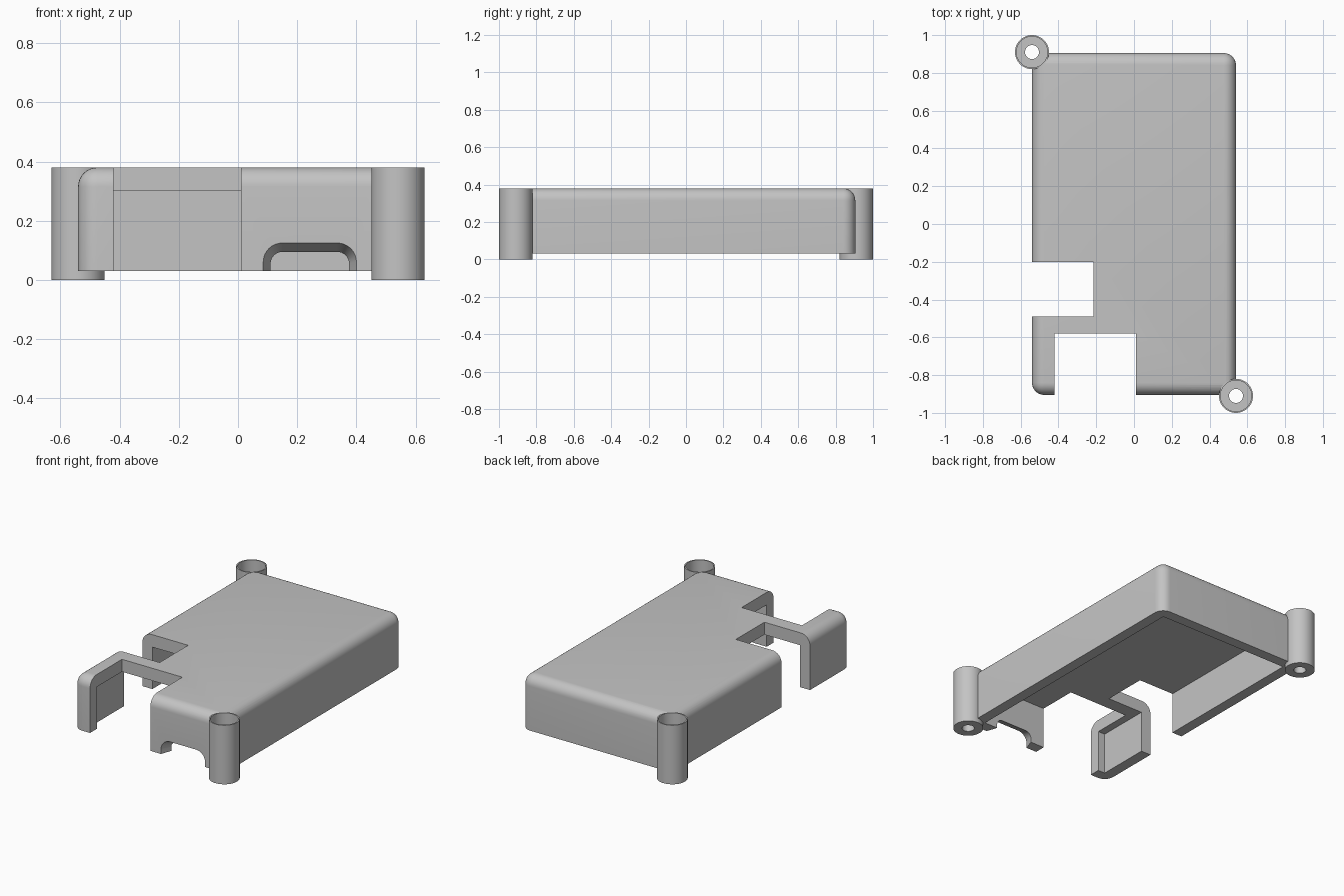
import bpy, bmesh, math
from mathutils import Matrix, Vector

cube = bpy.data.objects.get("Cube")
if cube:
    bpy.data.objects.remove(cube, do_unlink=True)

grey = bpy.data.materials.new("plain grey")
grey.use_nodes = True
colour = (0.55, 0.55, 0.55, 1)
grey.diffuse_color = colour
grey.node_tree.nodes["Principled BSDF"].inputs["Base Color"].default_value = colour

HALF_X, HALF_Y, TOP, BASE = 0.54, 0.905, 0.38, 0.03
WALL, ROUND = 0.07, 0.065
POSTS = [(-0.54, 0.91), (0.54, -0.91)]
POST_R = 0.09


def make(name, bm):
    bmesh.ops.recalc_face_normals(bm, faces=bm.faces[:])
    mesh = bpy.data.meshes.new(name)
    bm.to_mesh(mesh)
    bm.free()
    mesh.materials.append(grey)
    obj = bpy.data.objects.new(name, mesh)
    bpy.context.collection.objects.link(obj)
    return obj


def box_bm(lo, hi):
    bm = bmesh.new()
    lo, hi = Vector(lo), Vector(hi)
    mat = Matrix.Translation((lo + hi) / 2) @ Matrix.Diagonal((*(hi - lo), 1))
    bmesh.ops.create_cube(bm, size=1, matrix=mat)
    return bm


def cylinder(name, x, y, radius):
    bm = bmesh.new()
    bmesh.ops.create_cone(bm, cap_ends=True, segments=64, radius1=radius, radius2=radius,
                          depth=2, matrix=Matrix.Translation((x, y, 0)))
    return make(name, bm)


def cut(target, cutter):
    mod = target.modifiers.new("cut", 'BOOLEAN')
    mod.operation, mod.solver, mod.object = 'DIFFERENCE', 'EXACT', cutter
    bpy.context.view_layer.update()
    graph = bpy.context.evaluated_depsgraph_get()
    mesh = bpy.data.meshes.new_from_object(target.evaluated_get(graph))
    target.modifiers.clear()
    target.data = mesh
    bpy.data.objects.remove(cutter, do_unlink=True)


def smooth(obj):
    bpy.ops.object.select_all(action='DESELECT')
    obj.select_set(True)
    bpy.context.view_layer.objects.active = obj
    bpy.ops.object.shade_smooth_by_angle(angle=math.radians(30))


def port_outline(k):
    """Arched opening outline, narrowing as k goes from 0 outside to 1 inside."""
    left, right = 0.085 + 0.025 * k, 0.40 - 0.025 * k
    top, r = 0.125 - 0.03 * k, 0.065 - 0.025 * k
    pts = [(left, -0.1)]
    for cx, start in ((left + r, 180), (right - r, 90)):
        for i in range(9):
            a = math.radians(start - i * 90 / 8)
            pts.append((cx + r * math.cos(a), top - r + r * math.sin(a)))
    return pts + [(right, -0.1)]


# Rounded cover, open underneath
bm = box_bm((-HALF_X, -HALF_Y, BASE), (HALF_X, HALF_Y, TOP))
rounded = [e for e in bm.edges if max(v.co.z for v in e.verts) > TOP - 0.01]
bmesh.ops.bevel(bm, geom=rounded, offset=ROUND, offset_type='OFFSET', segments=8,
                profile=0.5, affect='EDGES', clamp_overlap=True)
cover = make("cover_shell", bm)

# Hollow inside, side slot and front slot
for lo, hi in [
    ((-HALF_X + WALL, -HALF_Y + WALL, -0.2), (HALF_X - WALL, HALF_Y - WALL, 0.30)),
    ((-0.8, -0.49, -0.3), (-0.215, -0.20, 0.6)),
    ((-0.42, -1.1, -0.3), (0.01, -0.58, 0.6)),
]:
    cut(cover, make("slot_cutter", box_bm(lo, hi)))

# Tapered arched port in the front wall
bm = bmesh.new()
rings = []
for k in (-0.2, 1.2):
    y = -HALF_Y + WALL * k
    rings.append([bm.verts.new((x, y, z)) for x, z in port_outline(k)])
count = len(rings[0])
for i in range(count):
    j = (i + 1) % count
    bm.faces.new((rings[0][i], rings[0][j], rings[1][j], rings[1][i]))
for ring in rings:
    bm.faces.new(ring)
cut(cover, make("port_cutter", bm))

# Room for the screw posts at two opposite corners
for x, y in POSTS:
    cut(cover, cylinder("post_cutter", x, y, POST_R - 0.001))
smooth(cover)

# Counterbored screw posts, turned from one profile
profile = [(0.037, 0), (POST_R, 0), (POST_R, TOP), (0.082, TOP), (0.082, 0.08), (0.037, 0.08)]
for name, (x, y) in zip(("back_screw_post", "front_screw_post"), POSTS):
    bm = bmesh.new()
    verts = [bm.verts.new((r, 0, z)) for r, z in profile]
    edges = [bm.edges.new((verts[i - 1], verts[i])) for i in range(len(verts))]
    bmesh.ops.spin(bm, geom=verts + edges, cent=(0, 0, 0), axis=(0, 0, 1),
                   angle=math.tau, steps=64)
    bmesh.ops.remove_doubles(bm, verts=bm.verts[:], dist=0.0005)
    bmesh.ops.translate(bm, verts=bm.verts[:], vec=(x, y, 0))
    smooth(make(name, bm))
